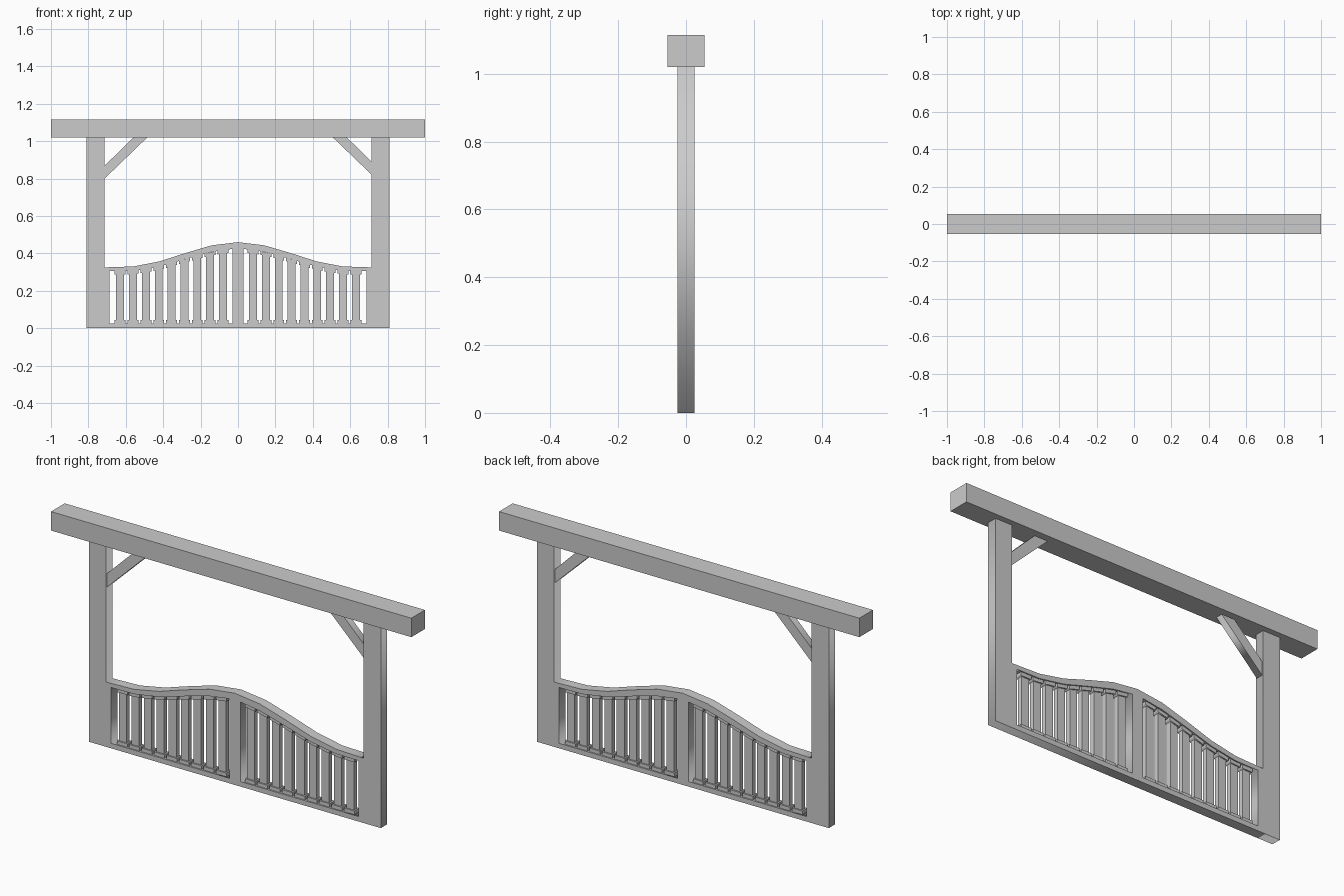
import bpy
import math

if "Cube" in bpy.data.objects:
    bpy.data.objects.remove(bpy.data.objects["Cube"])


def plate(name, loops, half_depth):
    """Fill 2D (x, z) loops, inner loops being holes, and extrude along y."""
    cu = bpy.data.curves.new(name, 'CURVE')
    cu.dimensions = '2D'
    cu.fill_mode = 'BOTH'
    cu.extrude = half_depth
    for pts in loops:
        s = cu.splines.new('POLY')
        s.points.add(len(pts) - 1)
        for p, (x, z) in zip(s.points, pts):
            p.co = (x, z, 0, 1)
        s.use_cyclic_u = True
    ob = bpy.data.objects.new(name, cu)
    ob.rotation_euler.x = math.pi / 2
    bpy.context.collection.objects.link(ob)
    bpy.ops.object.select_all(action='DESELECT')
    bpy.context.view_layer.objects.active = ob
    ob.select_set(True)
    bpy.ops.object.convert(target='MESH')
    bpy.ops.object.transform_apply(rotation=True)
    return bpy.context.object


def box(name, x0, x1, z0, z1, half_depth):
    bpy.ops.mesh.primitive_cube_add(size=1, location=((x0 + x1) / 2, 0, (z0 + z1) / 2))
    ob = bpy.context.object
    ob.name = name
    ob.scale = (x1 - x0, 2 * half_depth, z1 - z0)
    bpy.ops.object.transform_apply(location=False, scale=True)
    return ob


def flip(pts):
    return [(-x, z) for x, z in reversed(pts)]


# Right half of the wavy top rail: upper and lower edges
UPPER = [(0, .46), (.14, .443), (.28, .402), (.42, .357), (.56, .33), (.715, .325)]
LOWER = [(.03, .424), (.14, .408), (.28, .37), (.42, .329), (.56, .306), (.687, .305)]
RAIL_Z = .025


def under(x):
    """Height of the top rail underside at x > 0."""
    for (a, za), (b, zb) in zip(LOWER, LOWER[1:]):
        if x <= b:
            return za + (zb - za) * (x - a) / (b - a)
    return LOWER[-1][1]


# Gate frame: posts, bottom rail, centre stile and wavy top rail in one piece
half = UPPER[1:] + [(.715, 1.02), (.81, 1.02), (.81, 0)]
outline = flip(half) + [UPPER[0]] + half
opening = LOWER + [(.687, RAIL_Z), (.03, RAIL_Z)]
plate("gate_frame", [outline, opening, flip(opening)], .025)

# Overhead beam
box("top_beam", -1, 1, 1.02, 1.115, .054)

# Diagonal braces (slightly different heights left and right)
plate("left_brace", [[(-.715, .798), (-.715, .867), (-.558, 1.02), (-.485, 1.02)]], .018)
plate("right_brace", [[(.715, .82), (.715, .888), (.582, 1.02), (.507, 1.02)]], .018)

# Balusters with wider feet and sloped heads
for side in (-1, 1):
    for i in range(9):
        c = .08 + i * .0688
        x = side * c
        box("baluster", x - .021, x + .021, RAIL_Z, under(c), .012)
        box("baluster_foot", x - .029, x + .029, RAIL_Z, .043, .019)
        a, b = c - .029, c + .029
        head = [(a, under(a) - .018), (b, under(b) - .018), (b, under(b)), (a, under(a))]
        plate("baluster_head", [head if side > 0 else flip(head)], .019)
